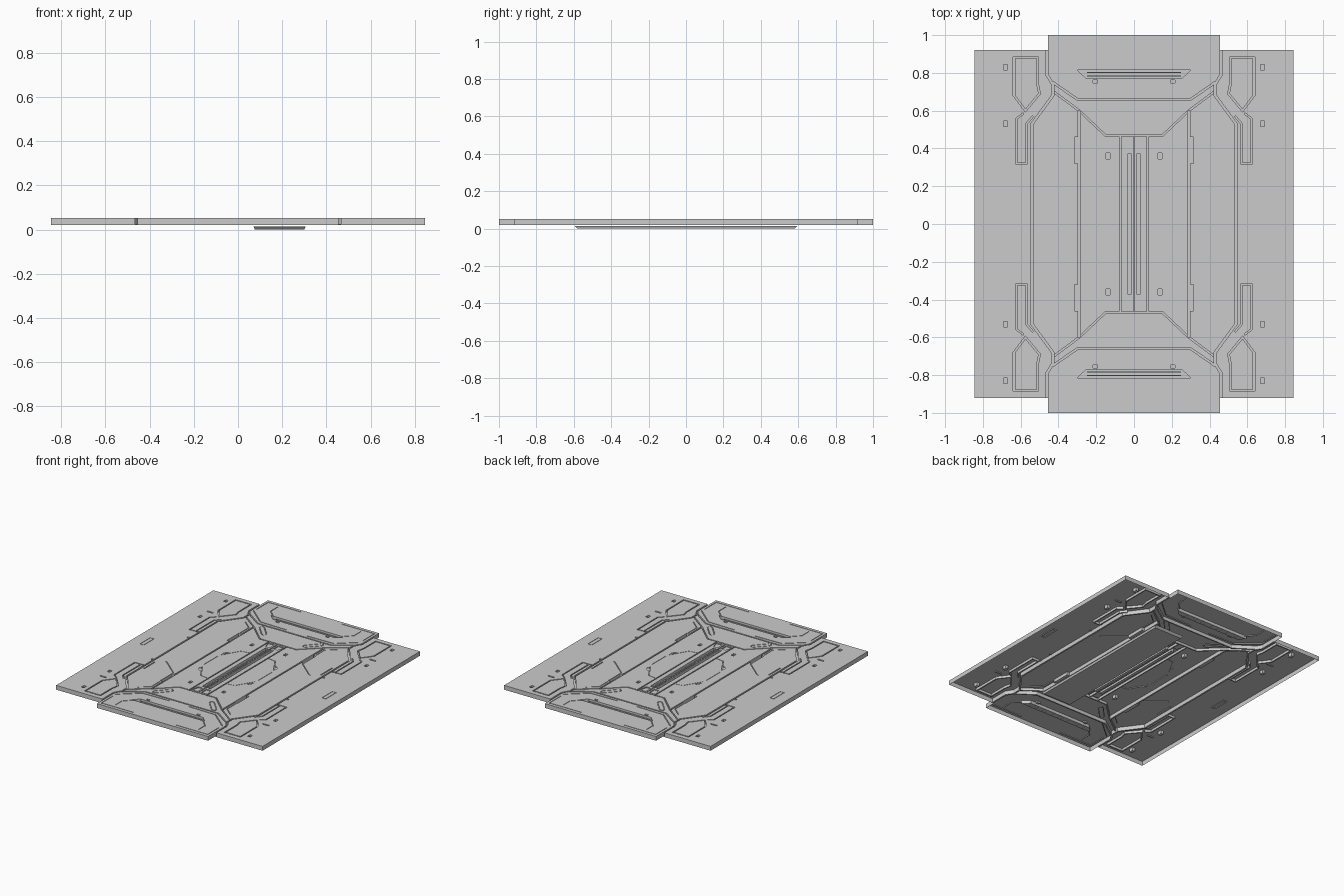
import bpy, bmesh
from math import sin, cos, pi, radians
from mathutils import Vector

if "Cube" in bpy.data.objects:
    bpy.data.objects.remove(bpy.data.objects["Cube"])

TOP, BASE = 0.052, 0.02


def make_object(name, bm):
    bmesh.ops.recalc_face_normals(bm, faces=bm.faces)
    mesh = bpy.data.meshes.new(name)
    bm.to_mesh(mesh)
    bm.free()
    ob = bpy.data.objects.new(name, mesh)
    bpy.context.collection.objects.link(ob)
    return ob


def prism(bm, pts, z0, z1):
    lo = [bm.verts.new((x, y, z0)) for x, y in pts]
    hi = [bm.verts.new((x, y, z1)) for x, y in pts]
    bm.faces.new(lo[::-1])
    bm.faces.new(hi)
    for i in range(len(pts)):
        j = (i + 1) % len(pts)
        bm.faces.new((lo[i], lo[j], hi[j], hi[i]))


def ribbon(bm, pts, width, z0, z1, closed):
    # mitred strip of constant width along a path
    P = [Vector(p) for p in pts]
    n = len(P)
    rows = []
    for i, p in enumerate(P):
        a = (p - P[i - 1]).normalized() if closed or i > 0 else None
        b = (P[(i + 1) % n] - p).normalized() if closed or i < n - 1 else None
        a, b = a or b, b or a
        na, nb = Vector((-a.y, a.x)), Vector((-b.y, b.x))
        m = (na + nb).normalized()
        off = m * (width / 2 / max(m.dot(na), 0.4))
        rows.append([bm.verts.new((*q, z)) for q, z in
                     ((p + off, z0), (p - off, z0), (p - off, z1), (p + off, z1))])
    for i in range(n if closed else n - 1):
        r, s = rows[i], rows[(i + 1) % n]
        for k in range(4):
            bm.faces.new((r[k], r[(k + 1) % 4], s[(k + 1) % 4], s[k]))
    if not closed:
        bm.faces.new(rows[0])
        bm.faces.new(rows[-1])


def fold_x(pts):
    return pts + [(-x, y) for x, y in reversed(pts)]


def fold_y(pts):
    return pts + [(x, -y) for x, y in reversed(pts)]


def rect(cx, cy, w, h):
    return [(cx - w / 2, cy - h / 2), (cx + w / 2, cy - h / 2),
            (cx + w / 2, cy + h / 2), (cx - w / 2, cy + h / 2)]


def capsule(cx, cy, length, r, ang):
    pts = []
    for i in range(8):
        t = -pi / 2 + (i % 4) * pi / 3 + (pi if i > 3 else 0)
        x = r * cos(t) + (length / 2 if i < 4 else -length / 2)
        y = r * sin(t)
        pts.append((cx + x * cos(ang) - y * sin(ang), cy + x * sin(ang) + y * cos(ang)))
    return pts


COPIES = {'xy': [(1, 1), (-1, 1), (1, -1), (-1, -1)], 'x': [(1, 1), (-1, 1)],
          'y': [(1, 1), (1, -1)], 'rot': [(1, 1), (-1, -1)], '': [(1, 1)]}

# deck plate: wings with a tongue at each end
q = [(0.455, 1.0), (0.455, 0.92), (0.845, 0.92)]
right = fold_y(q)
bm = bmesh.new()
prism(bm, right + [(-x, y) for x, y in reversed(right)], BASE, TOP)
deck = make_object("deck_plate", bm)
count = 0


def cut(pts, sym, depth, width=None, closed=False):
    # carve a groove (width given) or a pocket, with mirrored copies
    global count
    count += 1
    bm = bmesh.new()
    z0 = TOP - depth + count * 0.00004
    for sx, sy in COPIES[sym]:
        p = [(x * sx, y * sy) for x, y in pts]
        if width:
            ribbon(bm, p, width, z0, TOP + 0.02, closed)
        else:
            prism(bm, p, z0, TOP + 0.02)
    tool = make_object("groove_cutter", bm)
    tool.hide_render = True
    mod = deck.modifiers.new("cut", 'BOOLEAN')
    mod.operation, mod.solver, mod.object = 'DIFFERENCE', 'EXACT', tool
    bpy.context.view_layer.objects.active = deck
    bpy.ops.object.modifier_apply(modifier=mod.name)
    bpy.data.objects.remove(tool, do_unlink=True)


DEEP, MID, FINE = 0.028, 0.018, 0.006

# seams between wings, end caps, collars, rails and core
cut(fold_y([(0.461, 0.94), (0.461, 0.79), (0.43, 0.74), (0.43, 0.68), (0.54, 0.53)]), 'x', DEEP, 0.012)
cut(fold_x([(0.43, 0.75), (0.3, 0.66)]), 'y', DEEP - 0.003, 0.01)
cut(fold_x([(0.425, 0.7), (0.29, 0.6), (0.15, 0.468)]), 'y', MID, 0.009)
cut(fold_y([(0.29, 0.6)]), 'x', DEEP - 0.002, 0.011)
cut(fold_y([(0.072, 0.466)]), 'x', MID, 0.008)

# centre slot trenches and shaped ends
cut(rect(0.024, 0, 0.022, 0.74), 'x', 0.024)
cut(rect(0, 0, 0.007, 0.92), '', MID)
cut([(0.015, 0.39), (0.05, 0.39), (0.065, 0.45), (0.015, 0.45)], 'xy', 0.008)

# end cap vents and trim lines
cut(fold_x([(0.3, 0.815), (0.255, 0.772)]), 'y', 0.022)
cut([(0.17, 0.975), (0.435, 0.975), (0.435, 0.84)], 'xy', FINE, 0.005)
cut([(0.34, 0.95), (0.34, 0.87), (0.27, 0.8)], 'xy', FINE, 0.005)
cut([(0.44, 0.81), (0.3, 0.69), (0.08, 0.685)], 'xy', FINE, 0.006)
cut(rect(0.205, 0.755, 0.025, 0.016), 'xy', 0.012)

# collar capsules
cut(capsule(0.205, 0.585, 0.11, 0.016, radians(47)), 'xy', FINE, 0.005, True)
cut([(0.38, 0.63), (0.31, 0.57), (0.31, 0.47)], 'xy', FINE, 0.005)

# wing frames and channels
cut([(0.51, 0.88), (0.635, 0.88), (0.635, 0.68), (0.575, 0.6), (0.5, 0.69), (0.51, 0.74)], 'xy', MID, 0.009, True)
cut([(0.535, 0.57), (0.57, 0.53), (0.57, 0.32), (0.62, 0.32), (0.62, 0.56), (0.585, 0.585)], 'xy', MID, 0.008)
cut([(0.64, 0.625), (0.69, 0.625)], 'xy', FINE, 0.012)
cut(rect(0.745, 0, 0.03, 0.12), 'x', FINE, 0.004, True)

# bolt sockets
for x, y in ((0.68, 0.83), (0.68, 0.53), (0.137, 0.36)):
    cut(rect(x, y, 0.022, 0.03), 'xy', 0.026)
for x, y in ((0.555, 0.32), (0.555, 0.21)):
    cut(rect(x, y, 0.014, 0.014), 'xy', FINE)

# rail vents and diagonal lines
cut(rect(0.304, 0.39, 0.024, 0.14), 'xy', 0.024)
cut([(0.31, 0.31), (0.45, 0.19), (0.46, 0.19)], 'rot', FINE, 0.005)
cut(rect(0.515, 0.3, 0.008, 0.13), 'rot', FINE)

# core octagon outline
cut([(0.08, 0.245), (0.14, 0.235), (0.215, 0.11)], 'xy', FINE, 0.004)
cut(fold_y([(0.222, 0.08)]), 'x', FINE, 0.004)
cut(capsule(0.205, 0.15, 0.03, 0.008, radians(-55)), 'xy', FINE)

# open the underside so the deck is a pressed sheet
bm = bmesh.new()
bm.from_mesh(deck.data)
under = [f for f in bm.faces if all(v.co.z < BASE + 0.0003 for v in f.verts)]
bmesh.ops.delete(bm, geom=under, context='FACES')
bm.to_mesh(deck.data)
bm.free()

# shallow cover strip under the right side of the core
bm = bmesh.new()
rows = []
for z, w, h in ((0.014, 0.118, 0.595), (0.0, 0.112, 0.58)):
    rows.append([bm.verts.new((0.188 + sx * w, sy * h, z))
                 for sx, sy in ((-1, -1), (1, -1), (1, 1), (-1, 1))])
bm.faces.new(rows[1])
for i in range(4):
    j = (i + 1) % 4
    bm.faces.new((rows[0][i], rows[0][j], rows[1][j], rows[1][i]))
make_object("underside_cover", bm)

# slats lying in the end cap vents
bm = bmesh.new()
for s in (1, -1):
    for y in (0.784, 0.803):
        prism(bm, rect(0, s * y, 0.5, 0.005), 0.03, 0.042)
make_object("vent_slats", bm)
